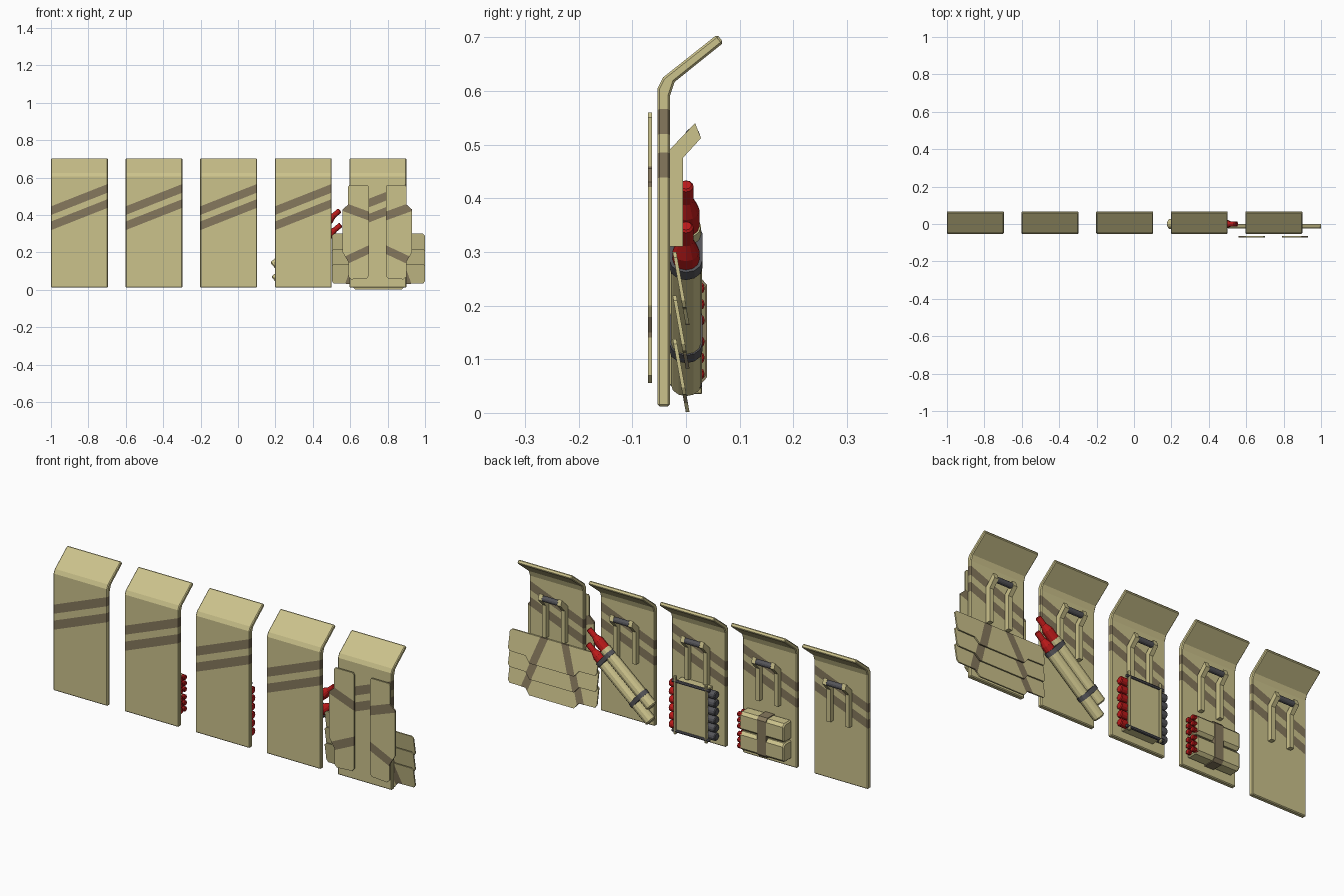
import bpy, bmesh, math
from mathutils import Vector, Matrix

if "Cube" in bpy.data.objects:
    bpy.data.objects.remove(bpy.data.objects["Cube"])


def material(name, rgb):
    m = bpy.data.materials.new(name)
    m.diffuse_color = (*rgb, 1)
    m.use_nodes = True
    m.node_tree.nodes["Principled BSDF"].inputs["Base Color"].default_value = m.diffuse_color
    return m


TAN = material("tan_paint", (0.60, 0.54, 0.26))
BROWN = material("brown_stripe", (0.24, 0.19, 0.11))
RED = material("red", (0.50, 0.01, 0.01))
GREY = material("dark_grey", (0.09, 0.09, 0.10))


def finish(name, bm, *mats):
    bmesh.ops.recalc_face_normals(bm, faces=bm.faces)
    me = bpy.data.meshes.new(name)
    bm.to_mesh(me)
    bm.free()
    for m in mats:
        me.materials.append(m)
    ob = bpy.data.objects.new(name, me)
    bpy.context.collection.objects.link(ob)
    return ob


def prism(name, pts, axis, a, b, mat=TAN, bevel=0, bands=(), shear=None):
    """Extrude a 2D outline along X (pts = y,z) or Y (pts = x,z), then paint bands."""
    bm = bmesh.new()
    place = (lambda t, p: (t, p[0], p[1])) if axis == 'X' else (lambda t, p: (p[0], t, p[1]))
    va = [bm.verts.new(place(a, p)) for p in pts]
    vb = [bm.verts.new(place(b, p)) for p in pts]
    bm.faces.new(va)
    bm.faces.new(vb[::-1])
    for i in range(len(pts)):
        j = (i + 1) % len(pts)
        bm.faces.new((va[i], vb[i], vb[j], va[j]))
    bmesh.ops.recalc_face_normals(bm, faces=bm.faces)
    if bevel:
        sharp = [e for e in bm.edges if e.calc_face_angle() > 0.9]
        bmesh.ops.bevel(bm, geom=sharp, offset=bevel, segments=1, affect='EDGES')
    # bands: centre x, centre z, angle in degrees, width
    for x, z, ang, w in bands:
        t = math.radians(ang)
        n = Vector((-math.sin(t), 0, math.cos(t)))
        c = Vector((x, 0, z))
        for s in (-0.5, 0.5):
            bmesh.ops.bisect_plane(bm, geom=bm.verts[:] + bm.edges[:] + bm.faces[:],
                                   plane_co=c + n * w * s, plane_no=n, dist=1e-6)
        for f in bm.faces:
            if abs((f.calc_center_median() - c).dot(n)) < w / 2:
                f.material_index = 1
    if shear:
        for v in bm.verts:
            v.co.y += shear(v.co.z)
    return finish(name, bm, mat, BROWN)


def box(name, x0, x1, y0, y1, z0, z1, mat=TAN, bevel=0):
    return prism(name, [(y0, z0), (y1, z0), (y1, z1), (y0, z1)], 'X', x0, x1, mat, bevel)


def lathe(name, start, end, profile, mat, sides=12):
    """Turned solid between two points; profile = (distance along axis, radius)."""
    start, end = Vector(start), Vector(end)
    rot = (end - start).to_track_quat('Z', 'Y').to_matrix()
    bm = bmesh.new()
    rings = []
    for d, r in profile:
        rings.append([bm.verts.new(start + rot @ Vector((r * math.cos(k * math.tau / sides),
                      r * math.sin(k * math.tau / sides), d))) for k in range(sides)])
    bm.faces.new(rings[0])
    bm.faces.new(rings[-1])
    for p, q in zip(rings, rings[1:]):
        for k in range(sides):
            m = (k + 1) % sides
            bm.faces.new((p[k], p[m], q[m], q[k]))
    return finish(name, bm, mat)


def rod(name, start, end, r, mat, c=0.0, sides=12):
    L = (Vector(end) - Vector(start)).length
    prof = [(0, r - c), (c, r), (L - c, r), (L, r - c)] if c else [(0, r), (L, r)]
    return lathe(name, start, end, prof, mat, sides)


# Five bent shield panels with striped paint and a rear carrying handle
PANEL = [(-0.053, 0.012), (-0.053, 0.605), (-0.043, 0.625), (0.058, 0.705),
         (0.07, 0.69), (-0.021, 0.617), (-0.03, 0.59), (-0.03, 0.012)]
BAR = [(-0.031, 0.31), (-0.006, 0.31), (-0.006, 0.475), (0.028, 0.512), (0.017, 0.54), (-0.031, 0.49)]
for i in range(5):
    cx = -0.848 + 0.399 * i
    prism(f"shield_panel_{i}", PANEL, 'X', cx - 0.152, cx + 0.152, bevel=0.004,
          bands=[(cx, 0.483, 21.5, 0.043), (cx, 0.402, 21.5, 0.043)])
    for s in (-1, 1):
        bx = cx + s * 0.053
        prism(f"handle_bar_{i}_{s}", BAR, 'X', bx - 0.011, bx + 0.011)
    rod(f"handle_grip_{i}", (cx - 0.046, 0.012, 0.517), (cx + 0.046, 0.012, 0.517), 0.014, GREY, 0.002)

# Panel two: two stacked shell boxes, strapped, with red tips at one end
for k, z0 in enumerate((0.055, 0.155)):
    z1 = z0 + 0.095
    prism(f"shell_box_{k}", [(-0.03, z0), (0.022, z0), (0.036, z0 + 0.014),
          (0.036, z1 - 0.014), (0.022, z1), (-0.03, z1)], 'X', -0.572, -0.325, bevel=0.006)
    for r in range(3):
        for y in (-0.008, 0.022):
            z = z0 + 0.0175 + 0.03 * r
            rod(f"box_shell_{k}_{r}_{y}", (-0.34, y, z), (-0.309, y, z), 0.013, RED, 0.003, 10)
prism("box_strap", [(-0.03, 0.051), (0.025, 0.051), (0.039, 0.066), (0.039, 0.239),
      (0.025, 0.254), (-0.03, 0.254)], 'X', -0.475, -0.425, BROWN)

# Panel three: shell rack, red cases with dark bases behind a framed plate
for k in range(6):
    z = 0.07 + 0.042 * k
    rod(f"rack_shell_{k}", (-0.13, 0.002, z), (0.085, 0.002, z), 0.019, RED, 0.004)
    rod(f"rack_shell_base_{k}", (-0.175, 0.002, z), (-0.125, 0.002, z), 0.020, GREY, 0.004)
box("rack_plate", -0.13, 0.045, -0.03, 0.024, 0.05, 0.305, TAN, 0.003)
for x in (-0.13, 0.045):
    rod(f"rack_side_rail_{x}", (x, 0.022, 0.035), (x, 0.022, 0.33), 0.008, TAN, 0.002, 8)
for z in (0.052, 0.303):
    rod(f"rack_cross_rail_{z}", (-0.15, 0.022, z), (0.062, 0.022, z), 0.008, GREY, 0.002, 8)

# Panel four: two slanted tubes with red stepped noses and clamp bands
A, T = Vector((0.19, 0, 0.125)), Vector((0.545, 0, 0.425))
D = (T - A).normalized()
P = Vector((D.z, 0, -D.x)) * 0.062
L = (T - A).length
for k in range(2):
    a = A + P * k
    if k:
        a -= D * 0.045
    b = a + D * L
    lathe(f"launch_tube_{k}", a, b, [(0, 0.022), (0.006, 0.028), (0.345, 0.028), (0.345, 0.02)], TAN)
    lathe(f"tube_nose_{k}", a + D * 0.34, b, [(0, 0.025), (0.052, 0.025), (0.082, 0.014),
          (L - 0.344, 0.014), (L - 0.34, 0.010)], RED)
for k, d in enumerate((0.06, 0.30)):
    bm = bmesh.new()
    side = P.normalized()
    for c in (A, A + P):
        for off in (d, d + 0.022):
            for j in range(12):
                t = j * math.tau / 12
                bm.verts.new(c + D * off + side * 0.031 * math.cos(t) + Vector((0, 0.031 * math.sin(t), 0)))
    bmesh.ops.convex_hull(bm, input=bm.verts)
    bmesh.ops.dissolve_limit(bm, angle_limit=0.02, verts=bm.verts, edges=bm.edges)
    finish(f"tube_clamp_{k}", bm, GREY)

# Panel five: mirrored pair of thin front plates
MID = 0.745
PLATE = [(0.052, 0.56), (0.15, 0.56), (0.157, 0.55), (0.157, 0.455), (0.185, 0.43), (0.185, 0.20),
         (0.155, 0.15), (0.155, 0.07), (0.14, 0.056), (0.055, 0.062), (0.045, 0.075), (0.045, 0.55)]
for s in (-1, 1):
    prism(f"front_plate_{s}", [(MID + s * x, z) for x, z in PLATE], 'Y', -0.071, -0.063,
          bands=[(MID + s * 0.11, 0.418, s * 20, 0.045), (MID + s * 0.11, 0.185, -s * 25, 0.042)])

# Panel five: three overlapping tilted skirt plates behind
for k in range(3):
    zt = 0.30 - 0.081 * k
    zb = zt - 0.136
    half = [(0.125, zb), (0.15, zb + 0.03), (0.24, zb + 0.032), (0.249, zb + 0.045), (0.249, zt - 0.01), (0.238, zt)]
    pts = [(MID + 0.006 + x, z) for x, z in half] + [(MID + 0.006 - x, z) for x, z in half[::-1]]
    prism(f"skirt_plate_{k}", pts, 'Y', -0.025, -0.018,
          bands=[(MID + 0.1, 0.2, -70, 0.04), (MID - 0.09, 0.2, 70, 0.04)],
          shear=lambda z, zt=zt: (zt - z) * 0.18)
